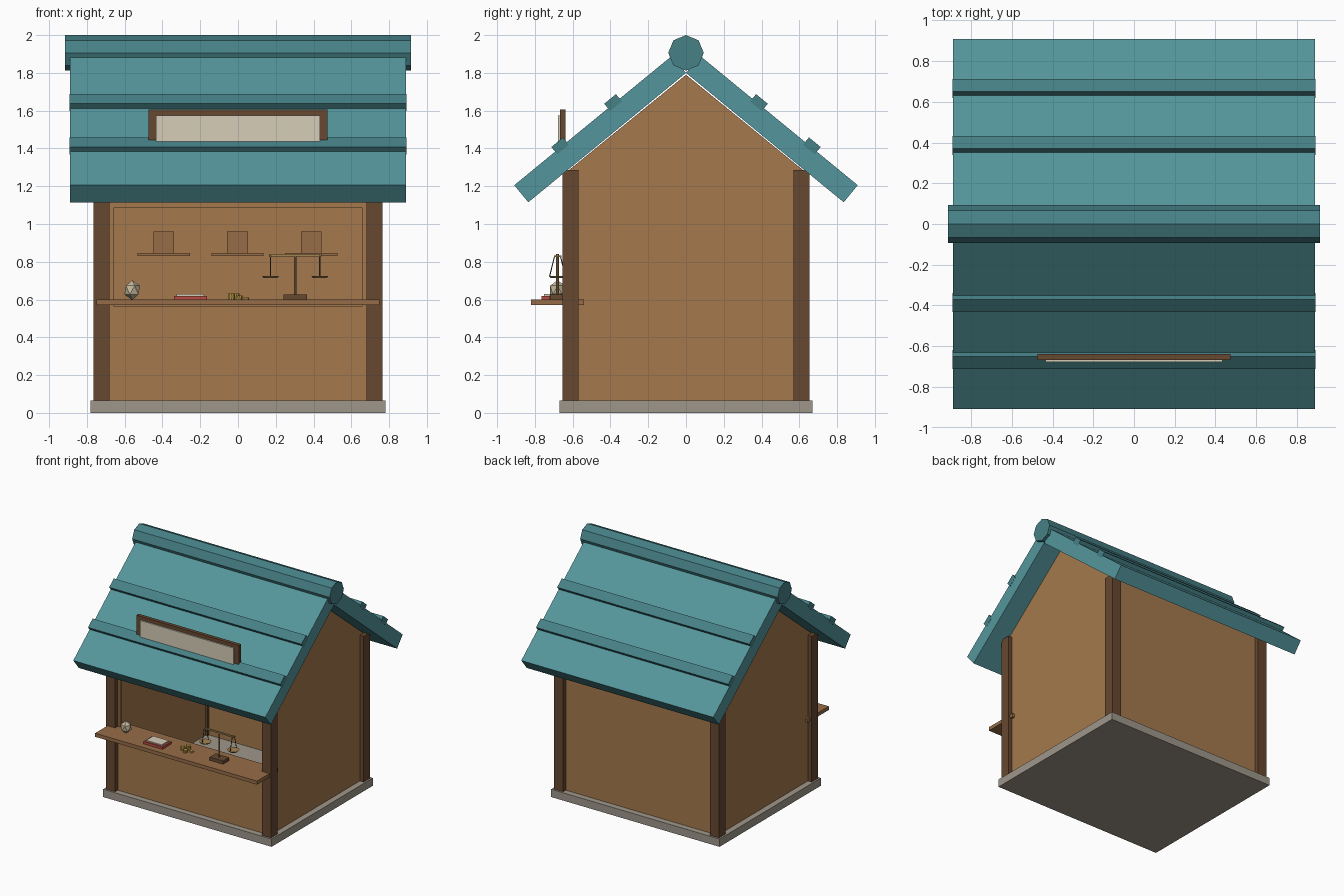
import bpy, bmesh, math
from mathutils import Vector

if "Cube" in bpy.data.objects:
    bpy.data.objects.remove(bpy.data.objects["Cube"])

def mat(name, r, g, b):
    m = bpy.data.materials.new(name)
    m.diffuse_color = [(c / 255 / 12.92 if c < 11 else ((c / 255 + 0.055) / 1.055) ** 2.4) for c in (r, g, b)] + [1]
    m.use_nodes = True
    m.node_tree.nodes["Principled BSDF"].inputs["Base Color"].default_value = m.diffuse_color
    return m

WALL = mat("wall_wood", 165, 121, 77)
POST = mat("dark_wood", 103, 72, 48)
COUNTER = mat("counter_wood", 150, 108, 70)
STONE = mat("stone", 158, 150, 138)
ROOF = mat("teal_roof", 84, 150, 156)
TRIM = mat("teal_trim", 70, 128, 134)
CREAM = mat("cream", 214, 205, 185)
RED = mat("red_cover", 185, 75, 65)
GOLD = mat("gold", 190, 155, 70)
BRASS = mat("brass", 165, 132, 82)
CHAIN = mat("chain", 80, 70, 55)
EGG = mat("pale_stone", 195, 183, 155)

def finish(name, bm, m):
    bmesh.ops.recalc_face_normals(bm, faces=bm.faces)
    me = bpy.data.meshes.new(name)
    bm.to_mesh(me)
    bm.free()
    me.materials.append(m)
    ob = bpy.data.objects.new(name, me)
    bpy.context.collection.objects.link(ob)
    return ob

def prism(name, m, pts, x0, x1):
    """Extrude a (y, z) profile along x."""
    bm = bmesh.new()
    f = bm.faces.new([bm.verts.new((x0, y, z)) for y, z in pts])
    r = bmesh.ops.extrude_face_region(bm, geom=[f])
    vs = [v for v in r["geom"] if isinstance(v, bmesh.types.BMVert)]
    bmesh.ops.translate(bm, verts=vs, vec=(x1 - x0, 0, 0))
    return finish(name, bm, m)

def box(name, m, x0, x1, y0, y1, z0, z1):
    return prism(name, m, [(y0, z0), (y1, z0), (y1, z1), (y0, z1)], x0, x1)

def rod(name, m, a, b, r, sides=8, r2=None):
    """Cylinder or cone from point a to point b."""
    a, b = Vector(a), Vector(b)
    bm = bmesh.new()
    bmesh.ops.create_cone(bm, cap_ends=True, segments=sides, radius1=r,
                          radius2=r if r2 is None else r2, depth=(b - a).length)
    q = Vector((0, 0, 1)).rotation_difference(b - a)
    for v in bm.verts:
        v.co = q @ v.co + (a + b) / 2
    return finish(name, bm, m)

# Base and corner posts
box("base_slab", STONE, -0.78, 0.78, -0.67, 0.67, 0, 0.065)
for sx, side in ((-1, "left"), (1, "right")):
    for sy, end in ((-1, "front"), (1, "back")):
        x, y = sx * 0.7225, sy * 0.6125
        box(f"{end}_{side}_post", POST, x - 0.0425, x + 0.0425, y - 0.0425, y + 0.0425, 0.06, 1.285)

# Gable side walls
gable = [(-0.62, 0.06), (0.62, 0.06), (0.62, 1.285), (0, 1.79), (-0.62, 1.285)]
for s, side in ((-1, "left"), (1, "right")):
    prism(f"{side}_wall", WALL, gable, s * 0.73, s * 0.70)

# Back wall, and front wall around the serving opening
box("back_wall", WALL, -0.70, 0.70, 0.59, 0.62, 0.06, 1.285)
box("front_lower_wall", WALL, -0.70, 0.70, -0.62, -0.59, 0.06, 0.565)
box("front_lintel", WALL, -0.70, 0.70, -0.62, -0.59, 1.085, 1.285)
for s, side in ((-1, "left"), (1, "right")):
    x0, x1 = sorted((s * 0.66, s * 0.70))
    box(f"front_{side}_jamb", WALL, x0, x1, -0.62, -0.59, 0.565, 1.085)

# Roof slopes with two battens each
t = Vector((0.835, -0.685)).normalized()      # down the slope
n = Vector((-t.y, t.x))                       # out of the slope
for s, side in ((-1, "front"), (1, "back")):
    def slope(name, m, start, length, thick, hx):
        p = Vector(start)
        pts = [p, p + t * length, p + t * length + n * thick, p + n * thick]
        prism(name, m, [(s * q.x, q.y) for q in pts], -hx, hx)
    slope(f"{side}_roof", ROOF, (0, 1.80), 1.08, 0.117, 0.89)
    for i, c in enumerate(((0.402, 1.662), (0.682, 1.433))):
        slope(f"{side}_roof_batten_{i + 1}", TRIM, Vector(c) - t * 0.04 - n * 0.05, 0.08, 0.05, 0.891)

# Octagonal ridge cap
ridge = [(0.094 * math.sin(k * math.pi / 4), 1.906 + 0.094 * math.cos(k * math.pi / 4)) for k in range(8)]
prism("ridge_cap", TRIM, ridge, -0.915, 0.915)

# Blank sign on the front slope
box("sign_board", POST, -0.475, 0.475, -0.668, -0.638, 1.355, 1.605)
box("sign_panel", CREAM, -0.435, 0.435, -0.678, -0.66, 1.385, 1.575)

# Counter
box("counter", COUNTER, -0.75, 0.75, -0.82, -0.54, 0.57, 0.60)

# Shelves with crates on the inside of the back wall
for i, x in enumerate((-0.393, -0.003, 0.388)):
    box(f"shelf_{i + 1}", COUNTER, x - 0.138, x + 0.138, 0.45, 0.595, 0.83, 0.847)
    box(f"shelf_crate_{i + 1}", COUNTER, x - 0.055, x + 0.055, 0.47, 0.57, 0.847, 0.96)

# Faceted stone
bm = bmesh.new()
bmesh.ops.create_icosphere(bm, subdivisions=1, radius=1)
for v in bm.verts:
    v.co = Vector((-0.56 + v.co.x * 0.046, -0.68 + v.co.y * 0.046, 0.65 + v.co.z * 0.052))
finish("faceted_stone", bm, EGG)

# Ledger
box("ledger_cover", RED, -0.34, -0.165, -0.765, -0.645, 0.60, 0.62)
box("ledger_pages", CREAM, -0.325, -0.18, -0.752, -0.658, 0.615, 0.629)

# Coin stacks
for i, (x, y, k) in enumerate(((-0.035, -0.68, 3), (-0.008, -0.645, 3), (0.005, -0.705, 2), (0.042, -0.675, 1))):
    for j in range(k):
        rod(f"coin_{i + 1}_{j + 1}", GOLD, (x + 0.002 * (j % 2), y, 0.60 + j * 0.011),
            (x + 0.002 * (j % 2), y, 0.61 + j * 0.011), 0.018, 10)

# Balance scale
sx, sy = 0.303, -0.68
box("scale_base", POST, sx - 0.062, sx + 0.062, sy - 0.04, sy + 0.04, 0.60, 0.627)
rod("scale_pole", BRASS, (sx, sy, 0.62), (sx, sy, 0.84), 0.007)
box("scale_beam", BRASS, sx - 0.138, sx + 0.138, sy - 0.006, sy + 0.006, 0.828, 0.84)
for s, side in ((-1, "left"), (1, "right")):
    x = sx + s * 0.13
    rod(f"scale_{side}_pan", BRASS, (x, sy, 0.714), (x, sy, 0.726), 0.036, 12, 0.047)
    for d, end in ((-1, "front"), (1, "back")):
        rod(f"scale_{side}_{end}_chain", CHAIN, (x, sy + d * 0.015, 0.832), (x, sy + d * 0.042, 0.722), 0.003, 5)
    box(f"scale_{side}_hanger", BRASS, x - 0.005, x + 0.005, sy - 0.02, sy + 0.02, 0.826, 0.834)
